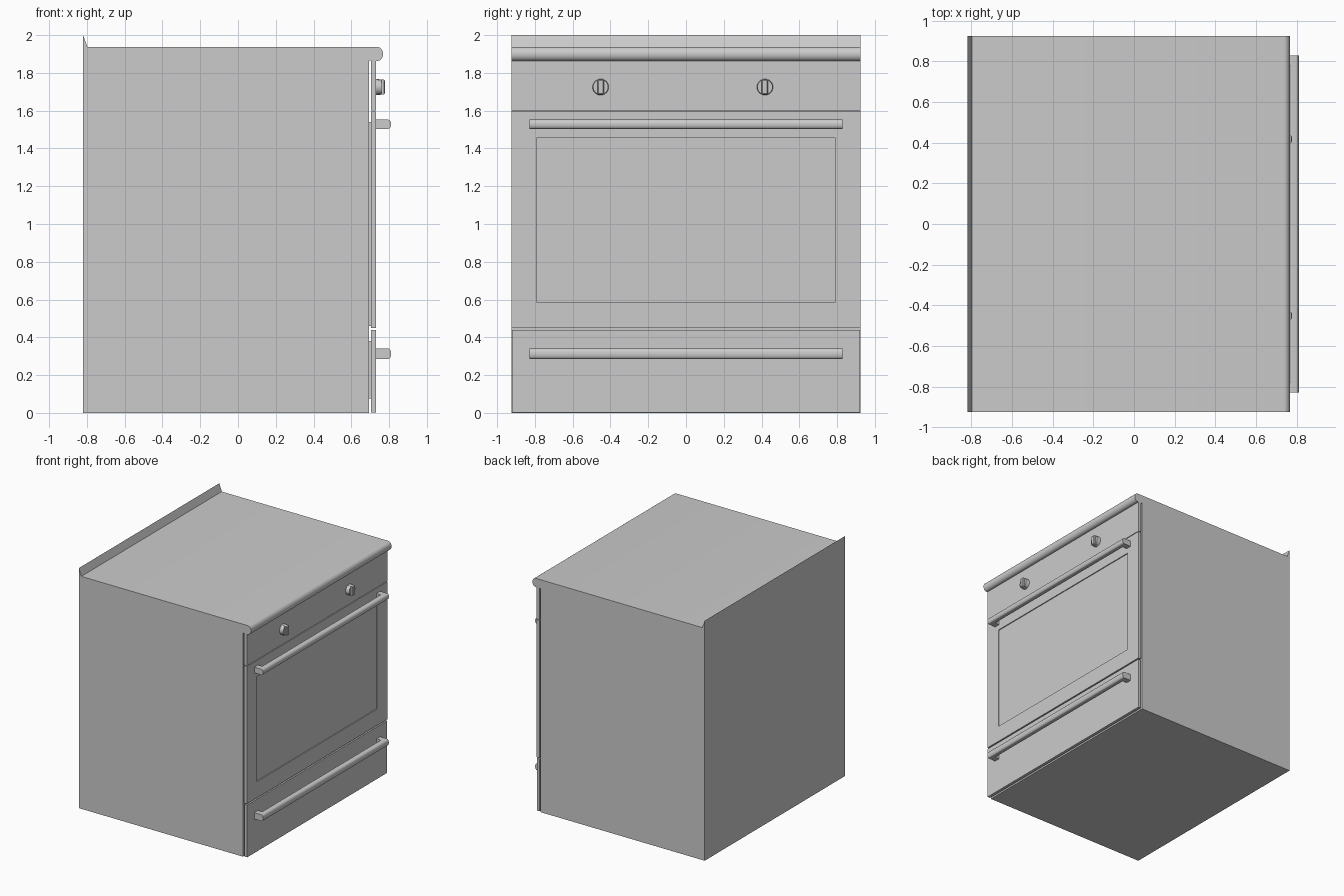
import bpy, bmesh, math
from mathutils import Vector

if "Cube" in bpy.data.objects:
    bpy.data.objects.remove(bpy.data.objects["Cube"])


def finish(name, bm, smooth=False):
    bmesh.ops.recalc_face_normals(bm, faces=bm.faces)
    me = bpy.data.meshes.new(name)
    bm.to_mesh(me)
    bm.free()
    ob = bpy.data.objects.new(name, me)
    bpy.context.collection.objects.link(ob)
    if smooth:
        bpy.ops.object.select_all(action='DESELECT')
        ob.select_set(True)
        bpy.context.view_layer.objects.active = ob
        bpy.ops.object.shade_smooth_by_angle(angle=math.radians(35))
    return ob


def add_box(bm, x0, x1, y0, y1, z0, z1):
    verts = bmesh.ops.create_cube(bm, size=1)['verts']
    for v in verts:
        v.co = Vector((x1 if v.co.x > 0 else x0,
                       y1 if v.co.y > 0 else y0,
                       z1 if v.co.z > 0 else z0))
    return verts


def box(name, *dims):
    bm = bmesh.new()
    add_box(bm, *dims)
    return finish(name, bm)


def add_extrusion(bm, points, y0, y1):
    # closed (x, z) profile swept along y
    face = bm.faces.new([bm.verts.new((x, y0, z)) for x, z in points])
    new = bmesh.ops.extrude_face_region(bm, geom=[face])['geom']
    bmesh.ops.translate(bm, vec=(0, y1 - y0, 0),
                        verts=[v for v in new if isinstance(v, bmesh.types.BMVert)])


def arc(cx, cz, rx, rz, n=10):
    # half ellipse from bottom to top, bulging to +x
    return [(cx + rx * math.cos(a), cz + rz * math.sin(a))
            for a in (math.pi * (i / n - 0.5) for i in range(n + 1))]


W = 0.925

# Body with rounded worktop nose and rear splash lip
bm = bmesh.new()
add_extrusion(bm, [(-0.82, 0), (0.693, 0), (0.693, 1.865)]
              + arc(0.738, 1.9, 0.03, 0.037)
              + [(-0.797, 1.937), (-0.82, 2.0)], -W, W)
finish("stove_body", bm, True)

# Front panels
box("control_panel", 0.705, 0.73, -W, W, 1.6, 1.866)
box("drawer_front", 0.705, 0.73, -0.922, 0.922, 0.003, 0.438)
box("drawer_box", 0.69, 0.707, -0.88, 0.88, 0.075, 0.38)
box("door_lining", 0.69, 0.707, -0.88, 0.88, 0.46, 1.54)

# Oven door with recessed window
bm = bmesh.new()
add_box(bm, 0.705, 0.73, -W, W, 0.449, 1.595)
bm.normal_update()
front = max(bm.faces, key=lambda f: f.calc_center_median().x)
bmesh.ops.inset_region(bm, faces=[front], thickness=0.192)
new = bmesh.ops.extrude_face_region(bm, geom=[front])['geom']
bmesh.ops.translate(bm, vec=(-0.008, 0, 0),
                    verts=[v for v in new if isinstance(v, bmesh.types.BMVert)])
if front.is_valid:
    bmesh.ops.delete(bm, geom=[front], context='FACES_ONLY')
finish("oven_door", bm)

# Handles: rounded bar on two end posts
for name, z, h in (("door_handle", 1.528, 0.024), ("drawer_handle", 0.313, 0.027)):
    bm = bmesh.new()
    add_extrusion(bm, [(0.77, z + h), (0.77, z - h)] + arc(0.797, z, 0.014, h), -0.828, 0.828)
    for s in (-1, 1):
        ys = sorted((s * 0.828, s * 0.78))
        add_box(bm, 0.728, 0.771, ys[0], ys[1], z - h, z + h)
    finish(name, bm, True)

# Knobs: round base with an upright grip
for side, y in (("left", -0.452), ("right", 0.418)):
    bm = bmesh.new()
    new = bmesh.ops.create_cone(bm, cap_ends=True, segments=24,
                                radius1=0.043, radius2=0.04, depth=0.032)['verts']
    for v in new:
        v.co = Vector((v.co.z + 0.745, v.co.x + y, v.co.y + 1.725))
    grip = add_box(bm, 0.74, 0.778, y - 0.017, y + 0.017, 1.686, 1.764)
    edges = {e for v in grip if v.co.x > 0.77 for e in v.link_edges
             if all(w.co.x > 0.77 for w in e.verts)}
    bmesh.ops.bevel(bm, geom=list(edges), offset=0.005, segments=1, affect='EDGES')
    finish(side + "_knob", bm, True)
